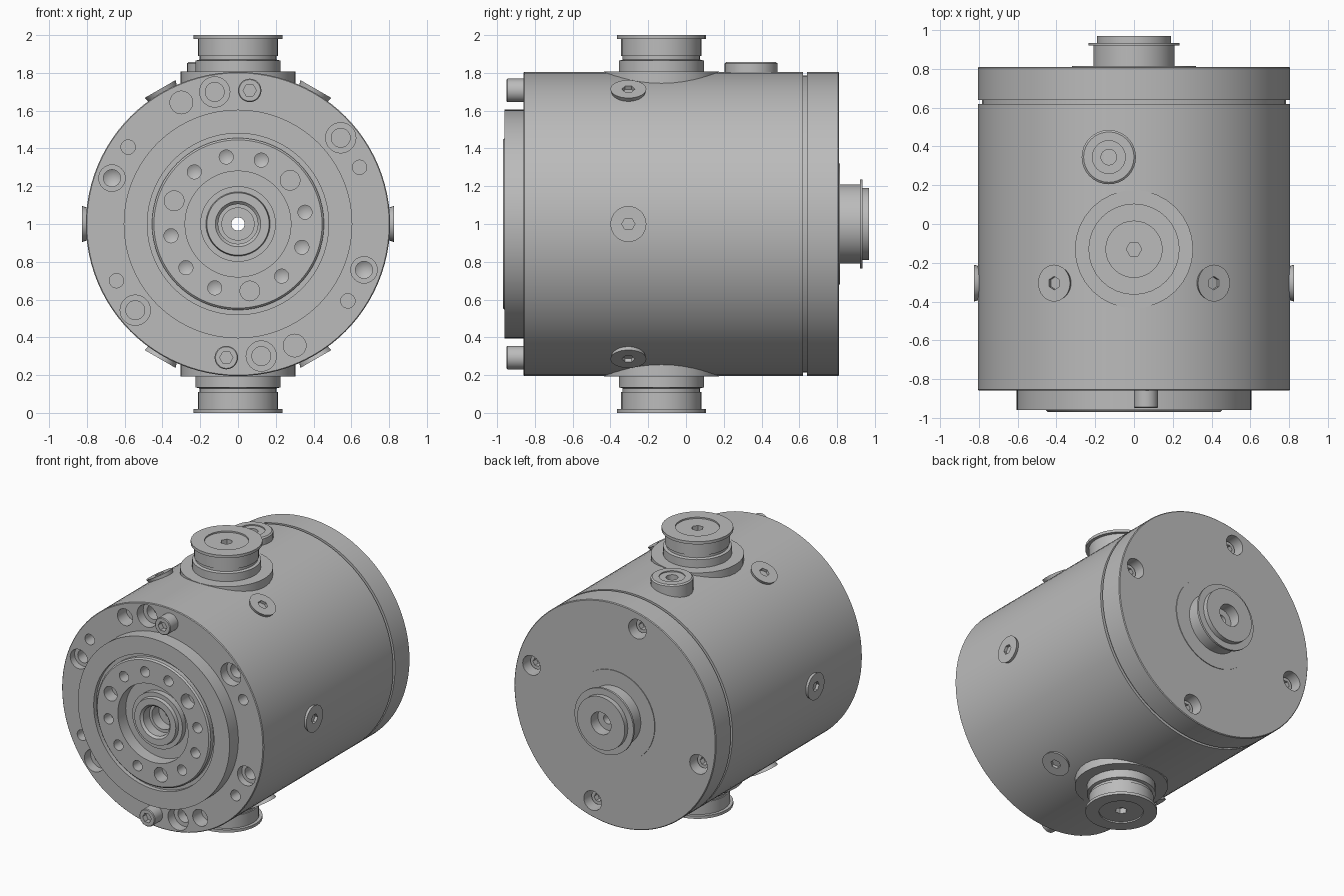
import bpy, bmesh, math
from mathutils import Matrix, Vector

cube = bpy.data.objects.get("Cube")
if cube:
    bpy.data.objects.remove(cube)

grey = bpy.data.materials.new("machined_grey")
grey.use_nodes = True
grey.diffuse_color = (0.5, 0.5, 0.5, 1)
grey.node_tree.nodes["Principled BSDF"].inputs["Base Color"].default_value = (0.5, 0.5, 0.5, 1)

CENTRE = Vector((0, 0, 1))
FRONT, BACK = Vector((0, -1, 0)), Vector((0, 1, 0))
UP, DOWN = Vector((0, 0, 1)), Vector((0, 0, -1))


def placement(location, direction):
    turn = direction.to_track_quat('Z', 'Y').to_matrix().to_4x4()
    return Matrix.Translation(location) @ turn


def on_circle(radius, degrees, y):
    a = math.radians(degrees)
    return CENTRE + Vector((radius * math.cos(a), y, radius * math.sin(a)))


def add_lathe(bm, profile, matrix, steps=32):
    """Spin a closed (radius, height) profile into a solid."""
    part = bmesh.new()
    verts = [part.verts.new((r, 0, h)) for r, h in profile]
    edges = [part.edges.new((a, b)) for a, b in zip(verts, verts[1:] + verts[:1])
             if a.co.x > 0 or b.co.x > 0]
    bmesh.ops.spin(part, geom=verts + edges, cent=(0, 0, 0), axis=(0, 0, 1),
                   angle=math.tau, steps=steps)
    bmesh.ops.remove_doubles(part, verts=part.verts, dist=0.00005)
    bmesh.ops.recalc_face_normals(part, faces=part.faces)
    part.transform(matrix)
    mesh = bpy.data.meshes.new("part")
    part.to_mesh(mesh)
    part.free()
    bm.from_mesh(mesh)
    bpy.data.meshes.remove(mesh)


def finish(name, bm):
    mesh = bpy.data.meshes.new(name)
    bm.to_mesh(mesh)
    bm.free()
    mesh.materials.append(grey)
    mesh.shade_smooth()
    mesh.set_sharp_from_angle(angle=math.radians(30))
    obj = bpy.data.objects.new(name, mesh)
    bpy.context.scene.collection.objects.link(obj)
    return obj


def lathe(name, profile, location=(0, 0, 0), direction=UP, steps=32):
    bm = bmesh.new()
    add_lathe(bm, profile, Matrix.Identity(4), steps)
    obj = finish(name, bm)
    obj.matrix_world = placement(location, direction)
    return obj


def cut(obj, cutter_bm):
    """Subtract the cutter solids and bake the result."""
    cutter = finish("cutter", cutter_bm)
    cutter.hide_render = True
    mod = obj.modifiers.new("cut", 'BOOLEAN')
    mod.operation, mod.solver, mod.object = 'DIFFERENCE', 'EXACT', cutter
    bpy.context.view_layer.update()
    graph = bpy.context.evaluated_depsgraph_get()
    mesh = bpy.data.meshes.new_from_object(obj.evaluated_get(graph))
    obj.modifiers.clear()
    obj.data = mesh
    mesh.shade_smooth()
    mesh.set_sharp_from_angle(angle=math.radians(30))
    bpy.data.objects.remove(cutter)


def copy(obj, name, location, direction):
    twin = bpy.data.objects.new(name, obj.data)
    twin.matrix_world = placement(location, direction)
    bpy.context.scene.collection.objects.link(twin)


def pocket(radius, depth, inner=0, inner_depth=0, tip=0):
    """Profile of a blind hole, optionally stepped, with a conical tip."""
    wall = [(radius, 0.03), (radius, -depth)]
    if inner:
        wall += [(inner, -depth), (inner, -inner_depth)]
    deepest = max(depth, inner_depth)
    return [(0, 0.03)] + wall + [(0, -deepest - tip)]


def socketed(name, profile, top, socket, location, direction):
    """Turned part with a hexagonal socket in its top."""
    obj = lathe(name, profile)
    bm = bmesh.new()
    add_lathe(bm, pocket(socket, 0.04), Matrix.Translation((0, 0, top)), 6)
    cut(obj, bm)
    obj.matrix_world = placement(location, direction)
    return obj


# Main housing: output hub, flange, drum, groove, end cap and rear spigot
housing = lathe("housing", [
    (.035, -.78), (.085, -.78), (.085, -.86), (.105, -.86), (.105, -.93), (.12, -.945),
    (.165, -.945), (.17, -.92), (.2, -.92), (.2, -.88), (.28, -.88), (.28, -.97),
    (.445, -.97), (.455, -.96), (.455, -.93), (.48, -.93), (.48, -.96), (.605, -.96),
    (.605, -.86), (.8, -.86), (.805, -.855), (.805, .62), (.785, .62), (.785, .64),
    (.805, .64), (.805, .805), (.8, .81), (.32, .81), (.32, .815), (.21, .815),
    (.21, .92), (.235, .92), (.235, .935), (.19, .935), (.19, .97), (.08, .97),
    (.08, .89), (.035, .89)], CENTRE, BACK, 96)

holes = bmesh.new()
# Bolt holes on the front rim, repeated half a turn apart
rim = {115: pocket(.06, .1), 100: pocket(.08, .07, .05, .14),
       40: pocket(.08, .07, .05, .14), 25: pocket(.038, .1),
       145: pocket(.038, .1), 160: pocket(.07, .05, .045, .14, .03)}
for angle, shape in rim.items():
    for half in (0, 180):
        add_lathe(holes, shape, placement(on_circle(.71, angle + half, -.86), FRONT))
# Ring of twelve holes in the output hub, every fourth one larger
for k in range(12):
    shape = pocket(.052, .09) if k % 4 == 1 else pocket(.037, .08, tip=.02)
    add_lathe(holes, shape, placement(on_circle(.36, 10 + 30 * k, -.97), FRONT))
# Counterbores in the end cap
for k in range(4):
    add_lathe(holes, pocket(.07, .12), placement(on_circle(.69, 15 + 90 * k, .81), BACK))
cut(housing, holes)

# Cap screws: two proud at the front, four sunk at the back
screw = socketed("front_screw_1", [(0, -.05), (.062, -.05), (.062, .085), (.057, .09), (0, .09)],
                 .09, .035, on_circle(.71, 85, -.86), FRONT)
copy(screw, "front_screw_2", on_circle(.71, 265, -.86), FRONT)
rear = socketed("rear_screw_1", [(0, -.05), (.05, -.05), (.05, .06), (0, .06)],
                .06, .03, on_circle(.69, 15, .69), BACK)
for k in range(1, 4):
    copy(rear, f"rear_screw_{k + 1}", on_circle(.69, 15 + 90 * k, .69), BACK)

# Six countersunk plugs round the drum
plug = socketed("side_plug_1", [(0, -.06), (.07, -.06), (.095, .02), (0, .02)],
                .02, .035, on_circle(.805, 0, -.305), Vector((1, 0, 0)))
for k in range(1, 6):
    spot = on_circle(.805, 60 * k, -.305)
    outward = Vector((spot.x, 0, spot.z - CENTRE.z))
    copy(plug, f"side_plug_{k + 1}", spot, outward)

# Stepped ports above and below; heights are from the drum axis
port = socketed("top_port", [
    (0, .7), (.305, .7), (.305, .807), (.225, .807), (.225, .865), (.205, .87),
    (.205, .89), (.213, .89), (.213, .98), (.235, .98), (.235, 1), (.145, 1),
    (.145, .99), (0, .99)], .99, .04, CENTRE + Vector((0, -.13, 0)), UP)
copy(port, "bottom_port", CENTRE + Vector((0, -.13, 0)), DOWN)

# Small filler boss on top
lathe("filler_boss", [(0, .7), (.14, .7), (.14, .85), (.13, .858), (.085, .858), (.085, .85),
                      (.04, .85), (.04, .79), (0, .79)],
      CENTRE + Vector((-.13, .345, 0)), UP)
